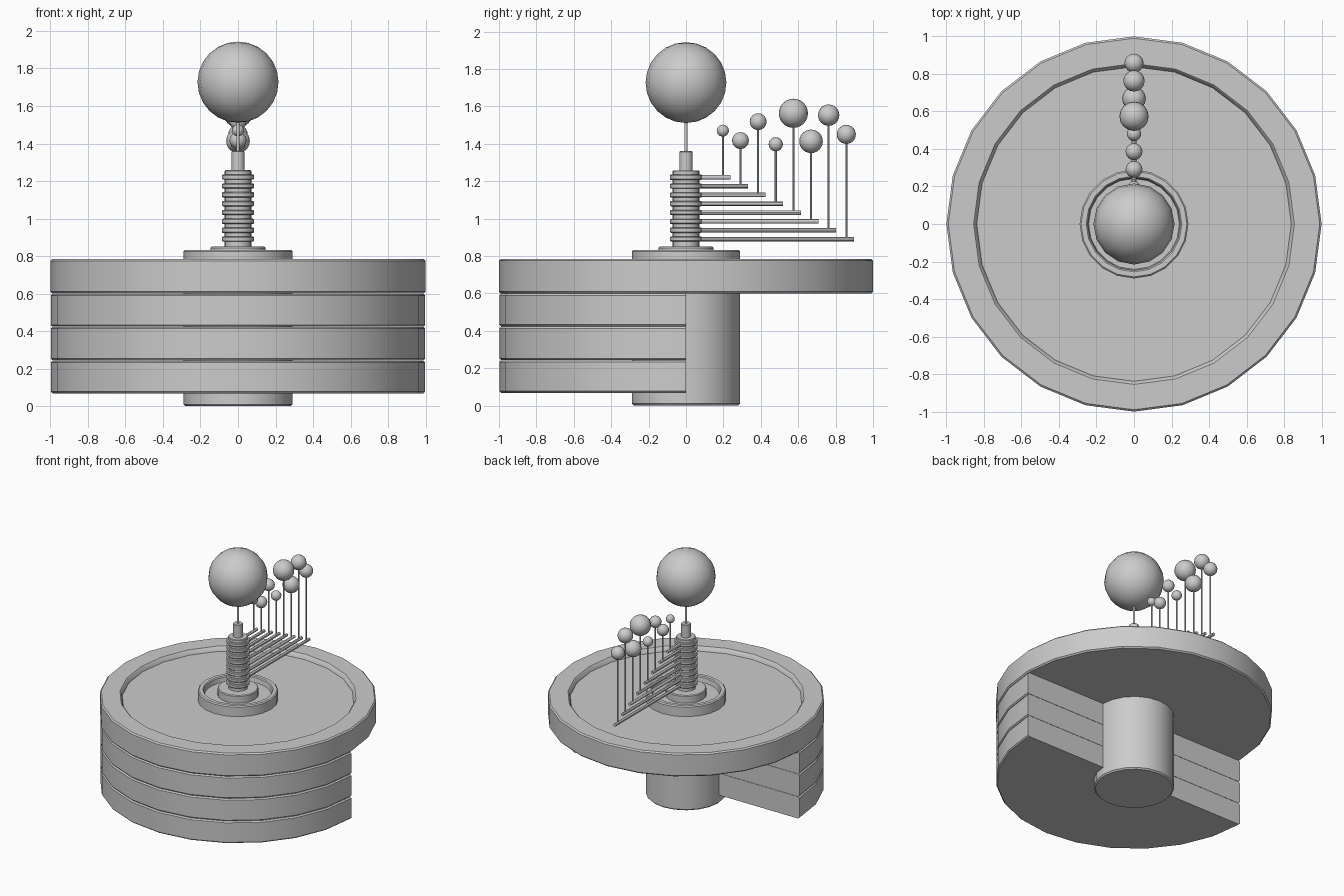
import bpy, bmesh, math
from mathutils import Matrix, Vector

if "Cube" in bpy.data.objects:
    bpy.data.objects.remove(bpy.data.objects["Cube"])


def finish(name, bm):
    bmesh.ops.recalc_face_normals(bm, faces=bm.faces)
    mesh = bpy.data.meshes.new(name)
    bm.to_mesh(mesh)
    bm.free()
    obj = bpy.data.objects.new(name, mesh)
    bpy.context.collection.objects.link(obj)
    bpy.ops.object.select_all(action='DESELECT')
    obj.select_set(True)
    bpy.context.view_layer.objects.active = obj
    bpy.ops.object.shade_smooth_by_angle(angle=math.radians(30))
    return obj


def lathe(name, profile, sides, half=False):
    """Turn an (r, z) profile around the z axis, capping both ends."""
    bm = bmesh.new()
    rings = []
    for r, z in profile:
        rings.append([bm.verts.new((r * math.sin(2 * math.pi * i / sides),
                                    r * math.cos(2 * math.pi * i / sides), z))
                      for i in range(sides)])
    for a, b in zip(rings, rings[1:]):
        for i in range(sides):
            j = (i + 1) % sides
            bm.faces.new((a[i], a[j], b[j], b[i]))
    bm.faces.new(rings[0])
    bm.faces.new(rings[-1])
    if half:  # keep only the front half and close the cut
        cut = bmesh.ops.bisect_plane(bm, geom=bm.verts[:] + bm.edges[:] + bm.faces[:],
                                     plane_co=(0, 0, 0), plane_no=(0, 1, 0), clear_outer=True)
        edges = [e for e in bm.edges if e.is_boundary]
        bmesh.ops.holes_fill(bm, edges=edges, sides=0)
    return finish(name, bm)


def drum(r, z0, z1, c):
    return [(r - c, z0), (r, z0 + c), (r, z1 - c), (r - c, z1)]


def rod(name, start, end, r, sides=12):
    a, b = Vector(start), Vector(end)
    bm = bmesh.new()
    rot = (b - a).to_track_quat('Z', 'Y').to_matrix().to_4x4()
    bmesh.ops.create_cone(bm, cap_ends=True, segments=sides, radius1=r, radius2=r,
                          depth=(b - a).length, matrix=Matrix.Translation((a + b) / 2) @ rot)
    return finish(name, bm)


def ball(name, centre, r, seg=16, rings=12):
    bm = bmesh.new()
    bmesh.ops.create_uvsphere(bm, u_segments=seg, v_segments=rings, radius=r,
                              matrix=Matrix.Translation(centre))
    return finish(name, bm)


# Stacked half drums around the pedestal
for i, (z0, z1) in enumerate([(0.067, 0.243), (0.243, 0.423), (0.423, 0.600)]):
    lathe(f"half_drum_{i + 1}", drum(0.998, z0 + 0.001, z1 - 0.001, 0.009), 24, half=True)

# Full top disc with a raised rim
lathe("top_disc", [(0.99, 0.600), (1.0, 0.610), (1.0, 0.775), (0.99, 0.785),
                   (0.855, 0.785), (0.847, 0.777), (0.838, 0.75)], 24)

# Central column with a recessed cap
lathe("central_column", [(0.28, 0), (0.29, 0.01), (0.29, 0.825), (0.282, 0.833),
                         (0.255, 0.833), (0.248, 0.826), (0.242, 0.79)], 20)

# Collar, hub core and spindle
lathe("collar", drum(0.147, 0.785, 0.85, 0.006), 20)
lathe("hub_core", drum(0.071, 0.84, 1.258, 0.004), 16)
lathe("spindle", drum(0.035, 1.2, 1.36, 0.003), 16)
rod("sun_rod", (0, 0, 1.3), (0, 0, 1.6), 0.009)
ball("sun", (0, 0, 1.727), 0.216)

# Hub rings, arms, posts and planets: planet height and radius, innermost first
planets = [(1.470, 0.032), (1.417, 0.045), (1.518, 0.045), (1.397, 0.038),
           (1.563, 0.078), (1.413, 0.063), (1.553, 0.057), (1.450, 0.051)]
for i, (zp, rp) in enumerate(planets):
    z = 1.221 - 0.0472 * i
    y = 0.197 + 0.0943 * i
    lathe(f"hub_ring_{i + 1}", drum(0.086, z - 0.014, z + 0.014, 0.005), 16)
    rod(f"arm_{i + 1}", (0, 0.05, z), (0, y + 0.04, z), 0.012)
    rod(f"post_{i + 1}", (0, y, z), (0, y, zp), 0.0055, 8)
    ball(f"planet_{i + 1}", (0, y, zp), rp)
